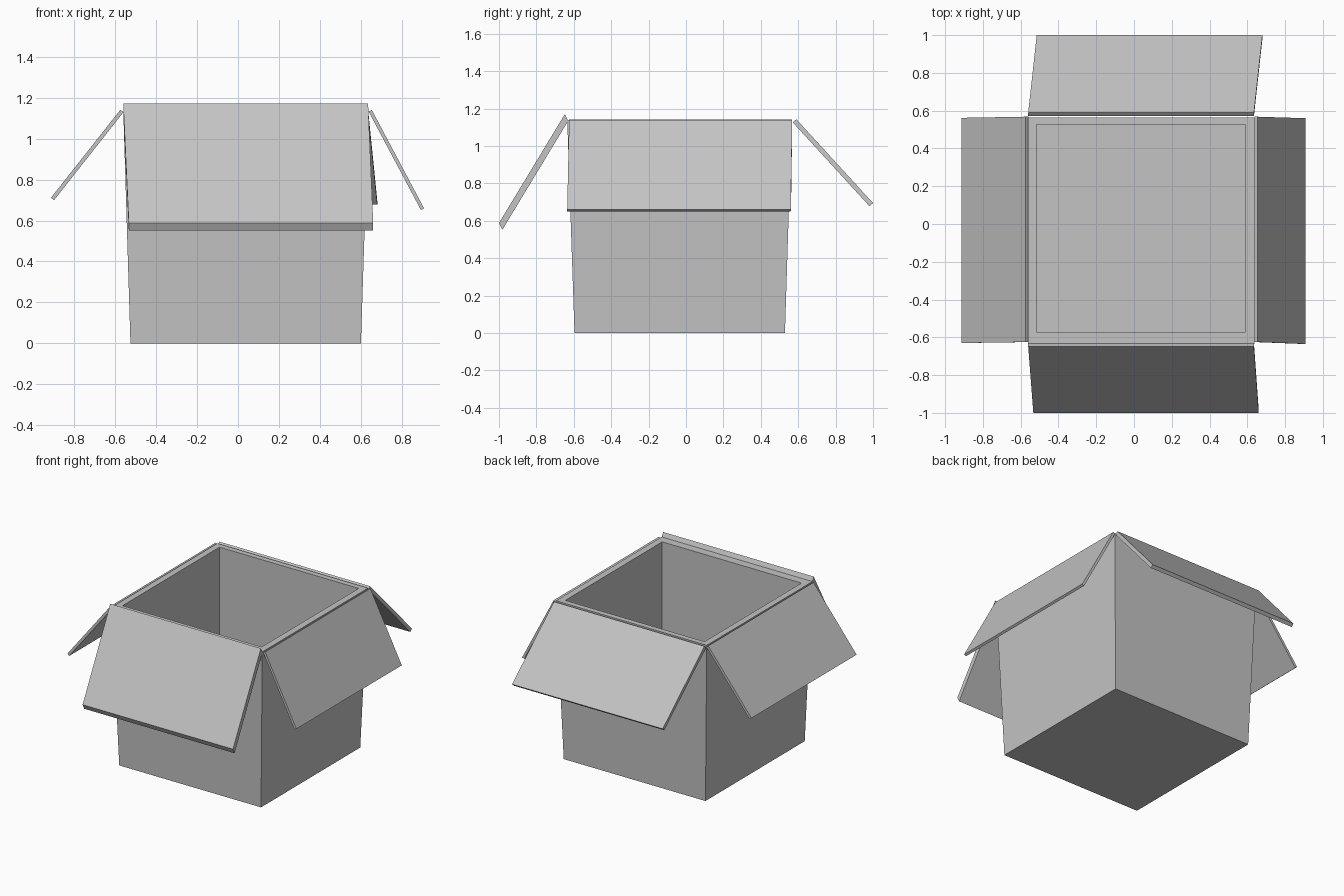
import bpy
import bmesh
from mathutils import Vector

cube = bpy.data.objects.get("Cube")
if cube:
    bpy.data.objects.remove(cube, do_unlink=True)

# Plain grey cardboard
card = bpy.data.materials.new("grey_card")
card.use_nodes = True
grey = (0.55, 0.55, 0.55, 1)
card.diffuse_color = grey
card.node_tree.nodes["Principled BSDF"].inputs["Base Color"].default_value = grey


def finish(name, bm):
    bmesh.ops.recalc_face_normals(bm, faces=bm.faces)
    mesh = bpy.data.meshes.new(name)
    bm.to_mesh(mesh)
    bm.free()
    mesh.materials.append(card)
    obj = bpy.data.objects.new(name, mesh)
    bpy.context.collection.objects.link(obj)
    return obj


def ring(bm, x_range, y_range, z):
    (left, right), (front, back) = x_range, y_range
    corners = [(left, front), (right, front), (right, back), (left, back)]
    return [bm.verts.new((x, y, z)) for x, y in corners]


def bridge(bm, a, b):
    for i in range(len(a)):
        j = (i + 1) % len(a)
        bm.faces.new((a[i], a[j], b[j], b[i]))


# Tapered open body: outer walls, rim, straight inner walls and floor
def build_body():
    bm = bmesh.new()
    inner_x, inner_y = (-0.515, 0.59), (-0.573, 0.526)
    rings = [
        ring(bm, (-0.525, 0.6), (-0.596, 0.529), 0),
        ring(bm, (-0.56, 0.637), (-0.635, 0.565), 1.14),
        ring(bm, inner_x, inner_y, 1.14),
        ring(bm, inner_x, inner_y, 0.06),
    ]
    for a, b in zip(rings, rings[1:]):
        bridge(bm, a, b)
    bm.faces.new(rings[0])
    bm.faces.new(rings[-1])
    finish("box_body", bm)


# Hinged flap: a thin slab from hinge to tip, sheared along its hinge axis
def build_flap(name, axis, hinge, tip, offset, hinge_span, tip_span):
    bm = bmesh.new()

    def section(end):
        verts = []
        for point, span in ((hinge, hinge_span), (tip, tip_span)):
            for layer in (0, 1):
                out = point[0] + layer * offset[0]
                z = point[1] + layer * offset[1]
                co = (span[end], out, z) if axis == "x" else (out, span[end], z)
                verts.append(bm.verts.new(Vector(co)))
        return [verts[0], verts[1], verts[3], verts[2]]

    first, last = section(0), section(1)
    bridge(bm, first, last)
    bm.faces.new(first)
    bm.faces.new(last)
    finish(name, bm)


build_body()
build_flap("front_flap", "x", (-0.648, 1.17), (-1, 0.588), (0.018, -0.036),
           (-0.56, 0.635), (-0.533, 0.66))
build_flap("back_flap", "x", (0.59, 1.143), (1, 0.695), (-0.019, -0.017),
           (-0.56, 0.635), (-0.515, 0.68))
build_flap("right_flap", "y", (-0.574, 1.141), (-0.913, 0.711), (0.015, -0.012),
           (-0.625, 0.568), (-0.63, 0.562))
build_flap("left_flap", "y", (0.653, 1.14), (0.908, 0.66), (-0.015, -0.009),
           (-0.625, 0.568), (-0.635, 0.56))
